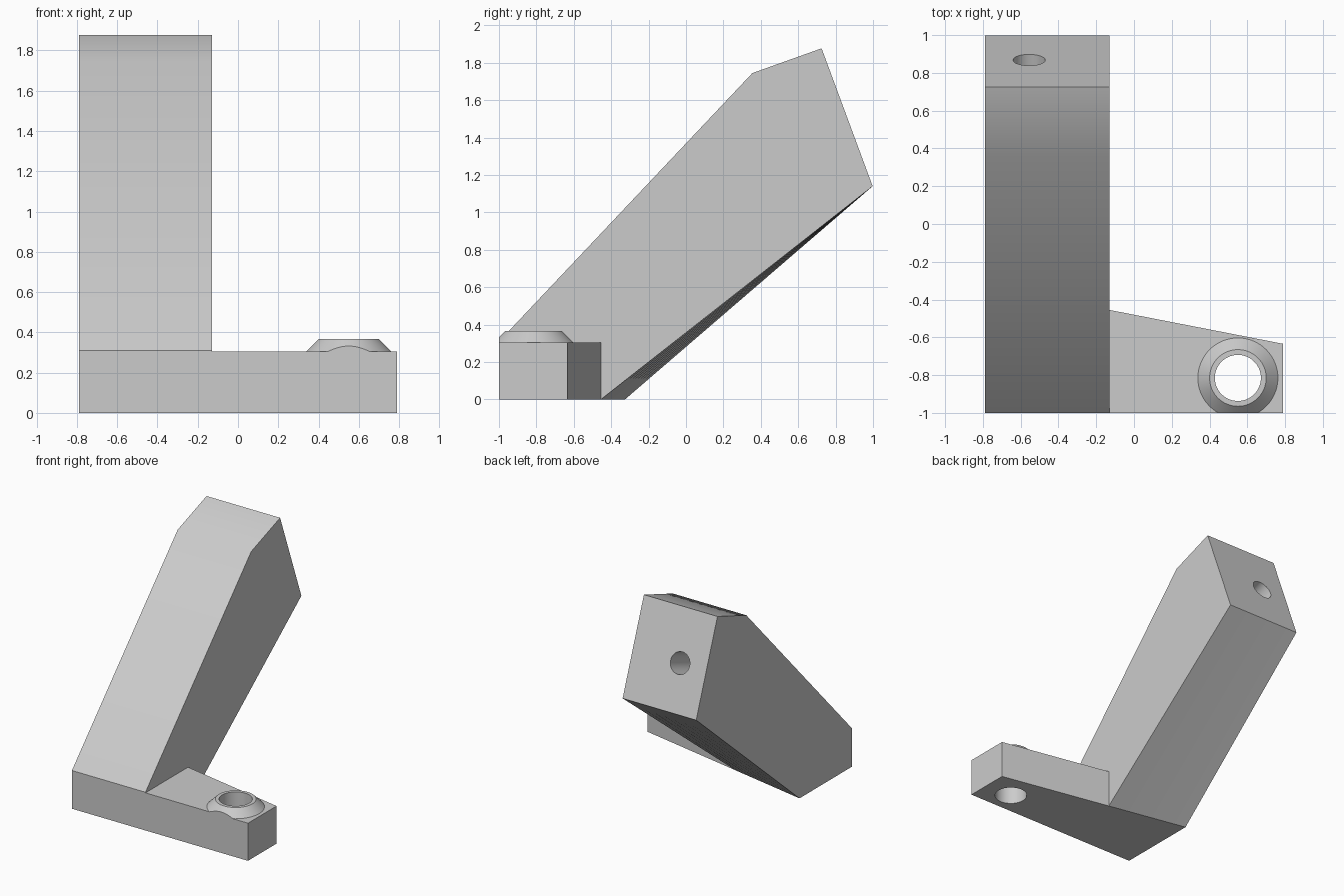
import bpy, bmesh, math
from mathutils import Vector

cube = bpy.data.objects.get("Cube")
if cube:
    bpy.data.objects.remove(cube, do_unlink=True)

grey = bpy.data.materials.new("plain grey")
grey.use_nodes = True
grey.diffuse_color = (0.6, 0.6, 0.6, 1)
grey.node_tree.nodes["Principled BSDF"].inputs["Base Color"].default_value = grey.diffuse_color

FRONT, LEFT, INNER, RIGHT = -1.0, -0.79, -0.13, 0.79
PLATE_TOP = 0.305
SCREW = Vector((0.55, -0.815, 0))


def back_edge(x):
    """Slanted rear edge of the footprint."""
    return -0.455 - 0.195 * (x - INNER)


def finish(name, bm):
    bmesh.ops.recalc_face_normals(bm, faces=bm.faces)
    mesh = bpy.data.meshes.new(name)
    bm.to_mesh(mesh)
    bm.free()
    mesh.materials.append(grey)
    obj = bpy.data.objects.new(name, mesh)
    bpy.context.collection.objects.link(obj)
    return obj


def loft(name, sections):
    """Skin a row of equal-sized cross-sections and cap both ends."""
    bm = bmesh.new()
    rings = [[bm.verts.new(p) for p in s] for s in sections]
    n = len(rings[0])
    for a, b in zip(rings, rings[1:]):
        for i in range(n):
            j = (i + 1) % n
            bm.faces.new((a[i], a[j], b[j], b[i]))
    bm.faces.new(rings[0])
    bm.faces.new(rings[-1])
    return finish(name, bm)


def drill(obj, centre, axis, radius, depth):
    """Cut a round hole with a temporary cylinder."""
    bpy.ops.mesh.primitive_cylinder_add(
        vertices=64, radius=radius, depth=2 * depth, location=centre,
        rotation=axis.to_track_quat('Z', 'Y').to_euler())
    cutter = bpy.context.object
    cutter.name = "hole_cutter"
    cutter.hide_render = True
    cutter.data.materials.append(grey)
    mod = obj.modifiers.new("hole", 'BOOLEAN')
    mod.operation, mod.solver, mod.object = 'DIFFERENCE', 'EXACT', cutter
    bpy.context.view_layer.objects.active = obj
    bpy.ops.object.modifier_apply(modifier=mod.name)
    bpy.data.objects.remove(cutter, do_unlink=True)


# Leaning arm: its underside twists to meet the slanted rear edge
def arm_section(x):
    profile = [(FRONT, 0), (FRONT, 0.31), (0.355, 1.745), (0.725, 1.877),
               (0.998, 1.14), (back_edge(x), 0)]
    return [(x, y, z) for y, z in profile]


STEPS = 8
arm = loft("leaning_arm", [arm_section(LEFT + (INNER - LEFT) * i / STEPS)
                           for i in range(STEPS + 1)])
drill(arm, Vector((-0.555, 0.868, 1.49)), Vector((0, 0.938, 0.347)), 0.085, 0.4)

# Foot plate with tapered rear edge
plate = loft("foot_plate", [
    [(x, FRONT, 0), (x, FRONT, PLATE_TOP),
     (x, back_edge(x), PLATE_TOP), (x, back_edge(x), 0)]
    for x in (INNER, RIGHT)])

# Conical boss, trimmed flush with the front
bm = bmesh.new()
bmesh.ops.create_cone(bm, cap_ends=True, segments=64,
                      radius1=0.212, radius2=0.15, depth=0.062)
bmesh.ops.translate(bm, verts=bm.verts, vec=SCREW + Vector((0, 0, PLATE_TOP + 0.031)))
cut = bmesh.ops.bisect_plane(bm, geom=bm.verts[:] + bm.edges[:] + bm.faces[:],
                             plane_co=(0, FRONT, 0), plane_no=(0, 1, 0), clear_inner=True)
bmesh.ops.holes_fill(bm, edges=[e for e in cut["geom_cut"] if isinstance(e, bmesh.types.BMEdge)])
boss = finish("screw_boss", bm)

# Through hole for the screw
for part in (plate, boss):
    drill(part, SCREW, Vector((0, 0, 1)), 0.122, 1)

# Smooth the round walls and the gentle bend of the arm
bpy.ops.object.select_all(action='DESELECT')
for part in (arm, plate, boss):
    part.select_set(True)
bpy.context.view_layer.objects.active = arm
bpy.ops.object.shade_smooth_by_angle(angle=math.radians(30))
